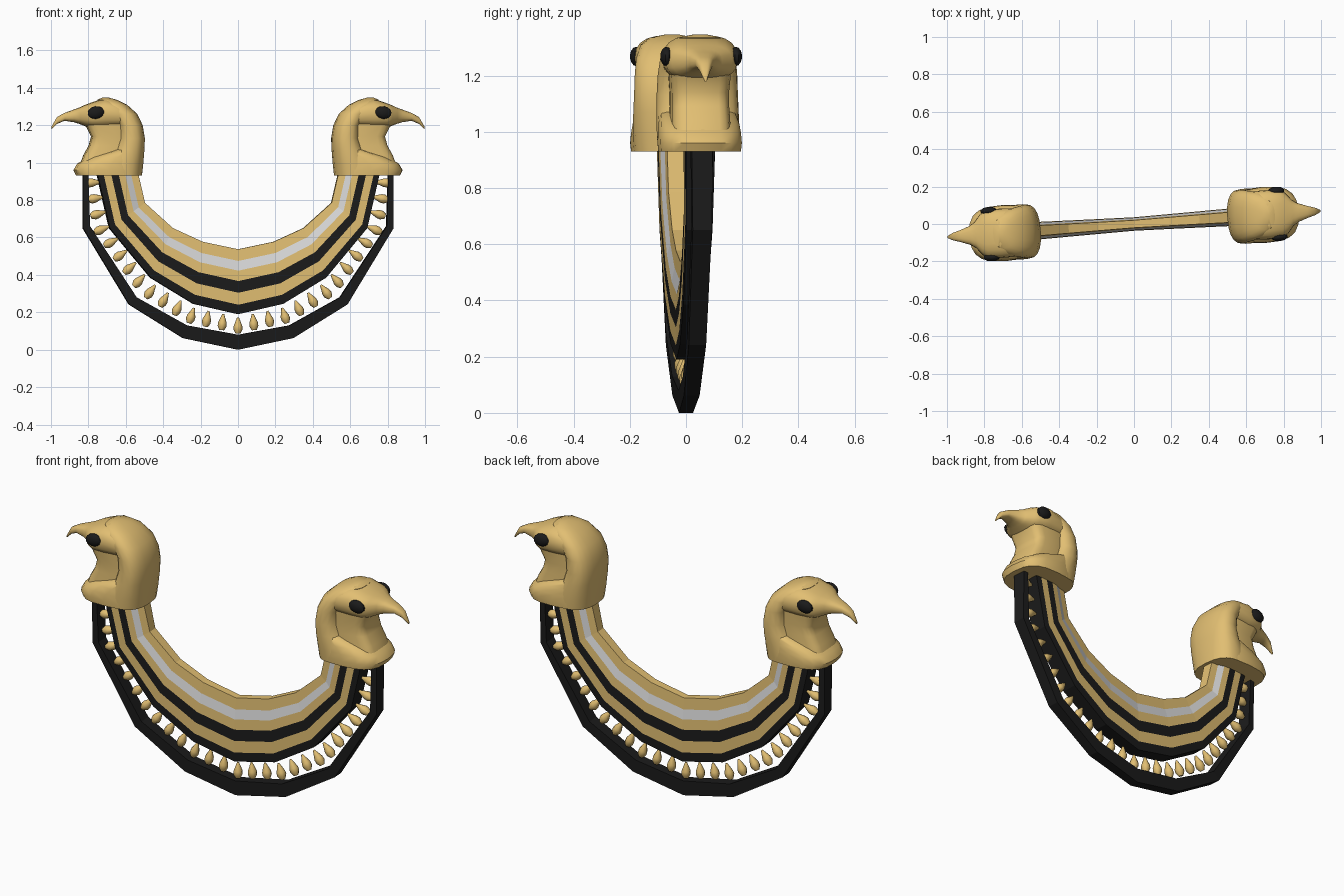
import bpy, bmesh, math
from mathutils import Vector, Matrix

cube = bpy.data.objects.get("Cube")
if cube:
    bpy.data.objects.remove(cube)

TURN = Matrix.Rotation(math.radians(4), 4, 'Z')


def material(name, color, rough=0.6):
    m = bpy.data.materials.new(name)
    m.use_nodes = True
    m.diffuse_color = (*color, 1)
    bsdf = m.node_tree.nodes["Principled BSDF"]
    bsdf.inputs["Base Color"].default_value = (*color, 1)
    bsdf.inputs["Roughness"].default_value = rough
    return m


GOLD = material("gold", (0.76, 0.52, 0.17))
BLACK = material("black", (0.011, 0.011, 0.011))
SILVER = material("silver", (0.68, 0.68, 0.68))


def finish(bm, name, mat, smooth=None):
    bmesh.ops.recalc_face_normals(bm, faces=bm.faces)
    bm.transform(TURN)
    mesh = bpy.data.meshes.new(name)
    bm.to_mesh(mesh)
    bm.free()
    mesh.materials.append(mat)
    ob = bpy.data.objects.new(name, mesh)
    bpy.context.collection.objects.link(ob)
    if smooth:
        bpy.ops.object.select_all(action='DESELECT')
        ob.select_set(True)
        bpy.context.view_layer.objects.active = ob
        bpy.ops.object.shade_smooth_by_angle(angle=math.radians(smooth))


def skin(bm, rings):
    """Join rings of points into a closed tube with end caps."""
    rows = [[bm.verts.new(p) for p in ring] for ring in rings]
    n = len(rows[0])
    for a, b in zip(rows, rows[1:]):
        for i in range(n):
            j = (i + 1) % n
            bm.faces.new((a[i], a[j], b[j], b[i]))
    bm.faces.new(rows[0])
    bm.faces.new(rows[-1])


def both_sides(half):
    """Mirror a centre-to-end path into a full arc."""
    return [(-x, z) for x, z in reversed(half[1:])] + half


# Arc outlines, from the bottom centre to the upper end
INNER = both_sides([(0, .537), (.19, .577), (.35, .65), (.5, .785), (.535, .935)])
OUTER = both_sides([(0, .19), (.24, .245), (.47, .385), (.69, .65), (.755, .935)])
RIM_IN = both_sides([(0, .08), (.275, .13), (.545, .28), (.795, .66), (.805, .935)])
RIM_OUT = both_sides([(0, .0), (.295, .062), (.585, .242), (.832, .65), (.832, .935)])


def arc_band(name, mat, upper, lower, thick_up, thick_low):
    bm = bmesh.new()
    rings = []
    for i, ((ax, az), (bx, bz)) in enumerate(zip(upper, lower)):
        grow = 1 + .12 * abs(i - 4)
        u, v = thick_up * grow, thick_low * grow
        rings.append([(ax, -u, az), (ax, u, az), (bx, v, bz), (bx, -v, bz)])
    skin(bm, rings)
    finish(bm, name, mat)


def between(f):
    return [tuple(Vector(a).lerp(Vector(b), f)) for a, b in zip(INNER, OUTER)]


# Striped collar: bands from the thin inner edge outwards
cuts = [0, .18, .33, .49, .67, .855, 1]
names = ["inner_gold", "silver", "upper_gold", "upper_black", "lower_gold", "lower_black"]
mats = [GOLD, SILVER, GOLD, BLACK, GOLD, BLACK]
thick = [.02, .024, .033, .036, .036, .036, .034]
for i, (name, mat) in enumerate(zip(names, mats)):
    arc_band(name + "_band", mat, between(cuts[i]), between(cuts[i + 1]), thick[i], thick[i + 1])
arc_band("outer_black_rim", BLACK, RIM_IN, RIM_OUT, .027, .025)


# Row of drop beads between collar and rim
def bead_row():
    path = [Vector((x, 0, z)) for x, z in
            both_sides([(0, .13), (.26, .185), (.5, .33), (.735, .65), (.785, .935)])]
    lengths = [(b - a).length for a, b in zip(path, path[1:])]
    total, count = sum(lengths), 29
    bm = bmesh.new()
    profile = [(-.043, .013), (-.022, .024), (-.003, .023), (.02, .014), (.043, .005)]
    for k in range(count):
        d = total * (k + .5) / count
        for a, b, ln in zip(path, path[1:], lengths):
            if d <= ln:
                break
            d -= ln
        centre = a.lerp(b, d / ln)
        inward = (Vector((0, 0, .95)) - centre).normalized()
        across = Vector((0, 1, 0))
        side = inward.cross(across)
        rings = []
        for h, r in profile:
            rings.append([centre + inward * h + r * (side * math.cos(t) + across * math.sin(t))
                          for t in (math.tau * s / 8 for s in range(8))])
        skin(bm, rings)
    finish(bm, "drop_beads", GOLD, 50)


bead_row()


# Bird heads
def oval(a0, a1, half, power, n=20):
    """Rounded-box outline: first axis from a0 to a1, second axis +-half."""
    pts = []
    for i in range(n):
        t = math.tau * i / n
        c, s = math.cos(t), math.sin(t)
        pts.append(((a0 + a1) / 2 + (a1 - a0) / 2 * math.copysign(abs(c) ** power, c),
                    half * math.copysign(abs(s) ** power, s)))
    return pts


def loft(name, sections, side, upright=True, power=.6):
    bm = bmesh.new()
    rings = []
    for pos, a0, a1, half in sections:
        pts = oval(a0, a1, half, power)
        rings.append([(side * a, y, pos) if upright else (side * pos, y, a) for a, y in pts])
    skin(bm, rings)
    finish(bm, name, GOLD, 45)


HOOD = [(.93, .515, .74, .143), (.99, .508, .72, .147), (1.07, .502, .67, .147),
        (1.13, .5, .65, .145), (1.2, .512, .655, .142), (1.26, .54, .69, .135),
        (1.31, .595, .74, .115), (1.335, .645, .755, .08), (1.347, .69, .73, .02)]
LIP = [(.93, .515, .868, .147), (.96, .512, .882, .15), (.995, .51, .862, .148),
       (1.03, .51, .8, .144), (1.07, .515, .67, .134)]
NECK = [(.98, .55, .85, .108), (1.04, .55, .828, .106), (1.09, .55, .8, .104),
        (1.14, .55, .786, .104), (1.19, .55, .812, .108), (1.24, .55, .83, .11)]
FACE = [(.58, 1.19, 1.29, .12), (.65, 1.185, 1.33, .13), (.72, 1.18, 1.344, .132),
        (.79, 1.185, 1.32, .127), (.82, 1.195, 1.309, .108), (.85, 1.207, 1.295, .07),
        (.88, 1.216, 1.284, .05), (.93, 1.224, 1.266, .032), (.97, 1.207, 1.244, .02),
        (1.0, 1.178, 1.192, .005)]

for label, side in (("left", 1), ("right", -1)):
    loft(label + "_hood", HOOD, side, power=.8)
    loft(label + "_base_lip", LIP, side, power=.7)
    loft(label + "_neck", NECK, side, power=.45)
    loft(label + "_face_and_beak", FACE, side, upright=False, power=.75)
    # Bulging eyes
    bm = bmesh.new()
    for y in (-.124, .124):
        place = Matrix.Translation((side * .77, y, 1.268)) @ Matrix.Rotation(side * .15, 4, 'Y')
        bmesh.ops.create_uvsphere(bm, u_segments=10, v_segments=7, radius=1,
                                  matrix=place @ Matrix.Diagonal((.046, .022, .034, 1)))
    finish(bm, label + "_eyes", BLACK, 40)
